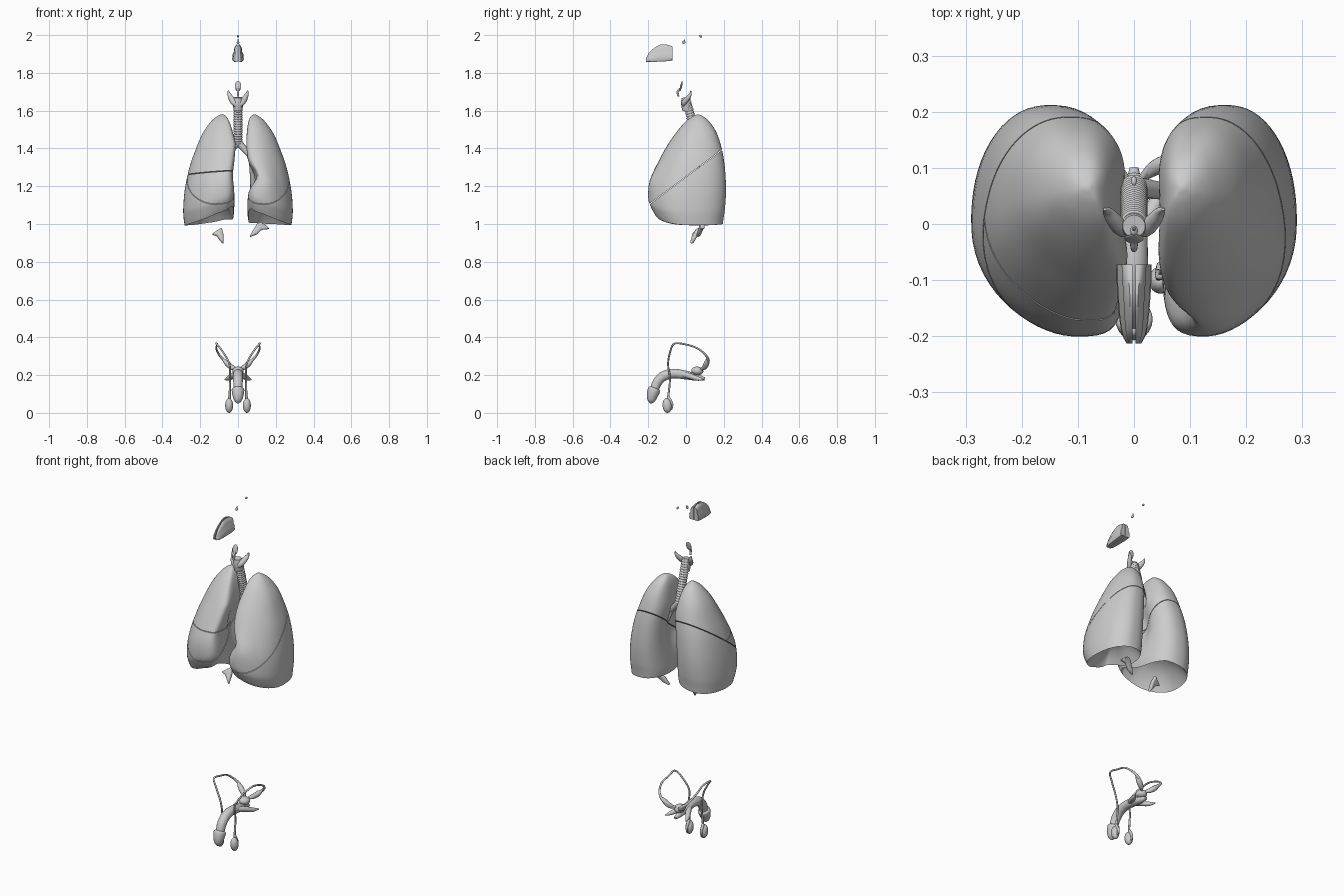
import bpy, bmesh
from math import sin, cos, pi, exp, radians
from mathutils import Vector, Matrix

if "Cube" in bpy.data.objects:
    bpy.data.objects.remove(bpy.data.objects["Cube"])


def catmull(rows, n):
    """Smoothly resample a list of number tuples, n steps per span."""
    out = []
    for i in range(len(rows) - 1):
        a, b, c, d = (rows[max(0, min(len(rows) - 1, i + k))] for k in (-1, 0, 1, 2))
        for j in range(n):
            t = j / n
            out.append([0.5 * (2 * q + (r - p) * t + (2 * p - 5 * q + 4 * r - s) * t * t
                               + (3 * q - p - 3 * r + s) * t ** 3)
                        for p, q, r, s in zip(a, b, c, d)])
    return out + [list(rows[-1])]


def finish(name, bm, angle=45):
    bmesh.ops.recalc_face_normals(bm, faces=bm.faces)
    me = bpy.data.meshes.new(name)
    bm.to_mesh(me)
    bm.free()
    me.shade_smooth()
    me.set_sharp_from_angle(angle=radians(angle))
    ob = bpy.data.objects.new(name, me)
    bpy.context.collection.objects.link(ob)
    return ob


def loft(bm, rings):
    """Closed skin through rings of points, capped at both ends."""
    vs = [[bm.verts.new(p) for p in r] for r in rings]
    n = len(vs[0])
    for a, b in zip(vs, vs[1:]):
        for i in range(n):
            bm.faces.new((a[i], a[(i + 1) % n], b[(i + 1) % n], b[i]))
    bm.faces.new(vs[0])
    bm.faces.new(vs[-1])


def tube(name, pts, steps=6, seg=16, flat=1.0):
    """Tube along (x, y, z, radius) points; flat squashes it front to back."""
    path = catmull(pts, steps) if steps else pts
    ps = [Vector(p[:3]) for p in path]
    rings, u = [], Vector((1, 0, 0))
    for i, p in enumerate(ps):
        t = (ps[min(i + 1, len(ps) - 1)] - ps[max(i - 1, 0)]).normalized()
        u = (u - t * u.dot(t)).normalized()
        v, r = t.cross(u), path[i][3]
        rings.append([p + r * (u * cos(2 * pi * k / seg) + flat * v * sin(2 * pi * k / seg))
                      for k in range(seg)])
    bm = bmesh.new()
    loft(bm, rings)
    return finish(name, bm)


def blob(name, loc, size, rot=0, axis='X'):
    bm = bmesh.new()
    m = Matrix.Translation(loc) @ Matrix.Rotation(radians(rot), 4, axis) @ Matrix.Diagonal((*size, 1))
    bmesh.ops.create_uvsphere(bm, u_segments=24, v_segments=16, radius=1, matrix=m)
    return finish(name, bm, 80)


def slab(name, pts, thick):
    bm = bmesh.new()
    bm.faces.new([bm.verts.new(p) for p in pts])
    ob = finish(name, bm, 60)
    so = ob.modifiers.new('thickness', 'SOLIDIFY')
    so.thickness, so.offset = thick, 0
    bv = ob.modifiers.new('round', 'BEVEL')
    bv.width, bv.segments = thick * .4, 3
    return ob


# Lungs: height, inner x, outer x, front y, back y
ROWS = [(.992, .055, .283, -.165, .195), (1.03, .05, .288, -.185, .20), (1.08, .05, .29, -.2, .207),
        (1.18, .05, .282, -.192, .212), (1.3, .045, .257, -.145, .205), (1.4, .038, .222, -.098, .188),
        (1.48, .045, .187, -.05, .162), (1.54, .055, .145, -.003, .125), (1.57, .068, .112, .035, .09),
        (1.58, .082, .09, .06, .068)]


def lung(s):
    left = s > 0
    rings = []
    for z, xi, xo, yf, yb in catmull(ROWS, 4):
        if not left:
            xi -= .03 * min(1, (1.6 - z) / .2)
        cx, cy, hx, hy = (xi + xo) / 2, (yf + yb) / 2, (xo - xi) / 2, (yb - yf) / 2
        ring = []
        for k in range(64):
            a = 2 * pi * (k + .5) / 64
            c, d = cos(a), sin(a)
            # squarer corners toward the midline, front edge drawn inward
            p = .92 if c > 0 else (.68 if (d < 0) != left else .78)
            x = cx + hx * (abs(c) ** p) * (1 if c > 0 else -1)
            y = cy + hy * (abs(d) ** .92) * (1 if d > 0 else -1)
            if d < 0:
                x -= .4 * hx * d * d
            # hollow at the root, and the heart notch
            x += .045 * max(0, -c) * exp(-((z - 1.27) / .12) ** 2 - ((y - .02) / .07) ** 2)
            notch = .06 if left else .01
            x += notch * max(0, -c * .6 + .4) * exp(-((z - 1.2) / .065) ** 2) / (1 + exp((y + .05) / .03))
            # lower border climbs toward the front and the midline
            m = max(0, min(1, .7 - c * .6))
            front = 1 / (1 + exp((y + .06) / .04))
            rise = m * (.085 * front + .012) if left else m * .08 * front + m * m * .03
            ring.append(Vector((s * x, y, z + rise * max(0, (1.58 - z) / .58))))
        rings.append(ring)
    # domed underside
    mid = sum(rings[0], Vector()) / 64
    base = []
    for k, h in ((.03, .11), (.35, .1), (.65, .07), (.85, .035), (.95, .012)):
        base.append([mid.lerp(p, k) + Vector((0, 0, h)) for p in rings[0]])
    bm = bmesh.new()
    loft(bm, base + rings)
    return bm


def lobe(name, source, planes):
    bm = source.copy()
    for co, no in planes:
        no = Vector(no).normalized()
        bmesh.ops.bisect_plane(bm, geom=bm.verts[:] + bm.edges[:] + bm.faces[:], dist=1e-5,
                               plane_co=Vector(co) + no * .0016, plane_no=no, clear_inner=True)
        bmesh.ops.holes_fill(bm, edges=[e for e in bm.edges if e.is_boundary], sides=0)
    bmesh.ops.triangulate(bm, faces=[f for f in bm.faces if len(f.verts) > 4])
    finish(name, bm, 40)


OB, ON = (0, 0, 1.25), Vector((0, -.6, .8))
HB, HN = (-.15, -.15, 1.275), Vector((-.06, .05, 1))
L, R = lung(1), lung(-1)
lobe('left_upper_lobe', L, [(OB, ON)])
lobe('left_lower_lobe', L, [(OB, -ON)])
lobe('right_upper_lobe', R, [(OB, ON), (HB, HN)])
lobe('right_middle_lobe', R, [(OB, ON), (HB, -HN)])
lobe('right_lower_lobe', R, [(OB, -ON)])
L.free()
R.free()

# Windpipe with cartilage rings, then bronchi
N = 90
tube('trachea', [(0, .066 * i / N, 1.66 - .235 * i / N, (.021, .0235, .0245, .0235, .021)[i % 5])
                 for i in range(N + 1)], steps=0, seg=24)
for s, side in ((1, 'left'), (-1, 'right')):
    tube(side + '_bronchus', [(0, .064, 1.435, .02), (s * .03, .062, 1.4, .017),
                              (s * .065, .055, 1.36, .014), (s * .11, .04, 1.3, .01)])
    for j, (dy, dz) in enumerate(((.04, .05), (-.05, .0), (.03, -.08))):
        tube(f'{side}_bronchus_branch_{j}', [(s * .055, .057, 1.37, .012),
                                             (s * .08, .05 + dy * .5, 1.34 + dz * .5, .009),
                                             (s * .12, .05 + dy, 1.32 + dz, .006)], seg=10)
    # Throat wings
    tube(side + '_throat_wing', [(0, -.014, 1.625, .01), (s * .02, -.01, 1.642, .016),
                                 (s * .036, .008, 1.665, .015), (s * .046, .022, 1.685, .01),
                                 (s * .052, .026, 1.705, .003)], flat=.8)
tube('throat_body', [(0, .005, 1.6, .024), (0, 0, 1.64, .026), (0, -.004, 1.67, .02)], seg=24)
blob('epiglottis', (0, -.026, 1.73), (.017, .005, .028), -14)
tube('epiglottis_stem', [(0, -.03, 1.715, .008), (0, -.044, 1.7, .006), (0, -.04, 1.675, .006)], seg=10)

# Nasal cavity: y, bottom z, top z, lower and upper half width
NOSE = [(-.213, 1.858, 1.872, .013, .008), (-.197, 1.857, 1.905, .021, .01), (-.17, 1.858, 1.93, .026, .011),
        (-.135, 1.86, 1.95, .029, .012), (-.1, 1.862, 1.949, .031, .015), (-.072, 1.866, 1.94, .031, .018)]
for s, side in ((1, 'left'), (-1, 'right')):
    rings = []
    for y, z0, z1, a, b in catmull(NOSE, 4):
        h = z1 - z0
        rings.append([(s * x, y, z0 + h * f) for x, f in
                      ((.003, 0), (a * .8, 0), (a, .1), (a * .92, .25), (a * .95, .4), ((a + b) * .45, .58),
                       ((a + b) * .45, .75), (b, .92), (b * .6, 1), (.003, 1))])
    bm = bmesh.new()
    loft(bm, rings)
    finish(side + '_nasal_cavity', bm, 50)

# Small glands in the head
blob('pituitary', (0, -.012, 1.962), (.007, .009, .008))
tube('pituitary_stalk', [(0, -.01, 1.965, .004), (0, -.007, 1.978, .002)], seg=8)
blob('pineal', (0, .077, 1.994), (.005, .009, .006), -25)

# Adrenal glands
slab('right_adrenal', [(-.14, .045, .945), (-.112, .058, .965), (-.087, .07, .98), (-.078, .058, .945),
                       (-.077, .025, .893), (-.098, .035, .918), (-.112, .042, .938)], .022)
slab('left_adrenal', [(.06, .06, .93), (.078, .072, .965), (.1, .085, 1.0), (.12, .09, 1.012), (.14, .095, .995),
                      (.168, .085, .974), (.125, .08, .97), (.1, .07, .945)], .022)

# Reproductive organs
tube('penis_shaft', [(0, .1, .18, .008), (0, .06, .187, .017), (0, 0, .2, .023), (0, -.065, .208, .025),
                     (0, -.118, .195, .026), (0, -.153, .16, .025), (0, -.17, .11, .023)], seg=24)
tube('glans', [(0, -.165, .132, .024), (0, -.168, .124, .033), (0, -.178, .095, .03),
               (0, -.184, .065, .02), (0, -.187, .05, .004)], seg=24)
blob('prostate', (0, .06, .222), (.03, .032, .023), -5)
for s, side in ((1, 'left'), (-1, 'right')):
    tube(side + '_crus', [(s * .01, -.02, .205, .014), (s * .03, .02, .195, .015), (s * .052, .06, .182, .012),
                          (s * .068, .095, .177, .003)])
    blob(side + '_testis', (s * .047, -.1, .039), (.021, .024, .039), 5)
    tube(side + '_epididymis', [(s * .047, -.078, .015, .004), (s * .047, -.074, .045, .007),
                                (s * .046, -.09, .078, .008), (s * .045, -.096, .09, .004)], seg=10)
    tube(side + '_vas_deferens', [(s * .044, -.095, .08, .006), (s * .043, -.085, .18, .005),
                                  (s * .046, -.095, .26, .005), (s * .085, -.082, .33, .005),
                                  (s * .115, -.06, .367, .005), (s * .11, 0, .362, .005),
                                  (s * .115, .06, .342, .005), (s * .1, .103, .308, .006),
                                  (s * .07, .118, .275, .008), (s * .035, .105, .25, .008),
                                  (s * .012, .08, .235, .006)], seg=10)
    tube(side + '_seminal_vesicle', [(s * .012, .08, .23, .006), (s * .035, .098, .242, .013),
                                     (s * .058, .108, .262, .014), (s * .08, .112, .285, .005)])
